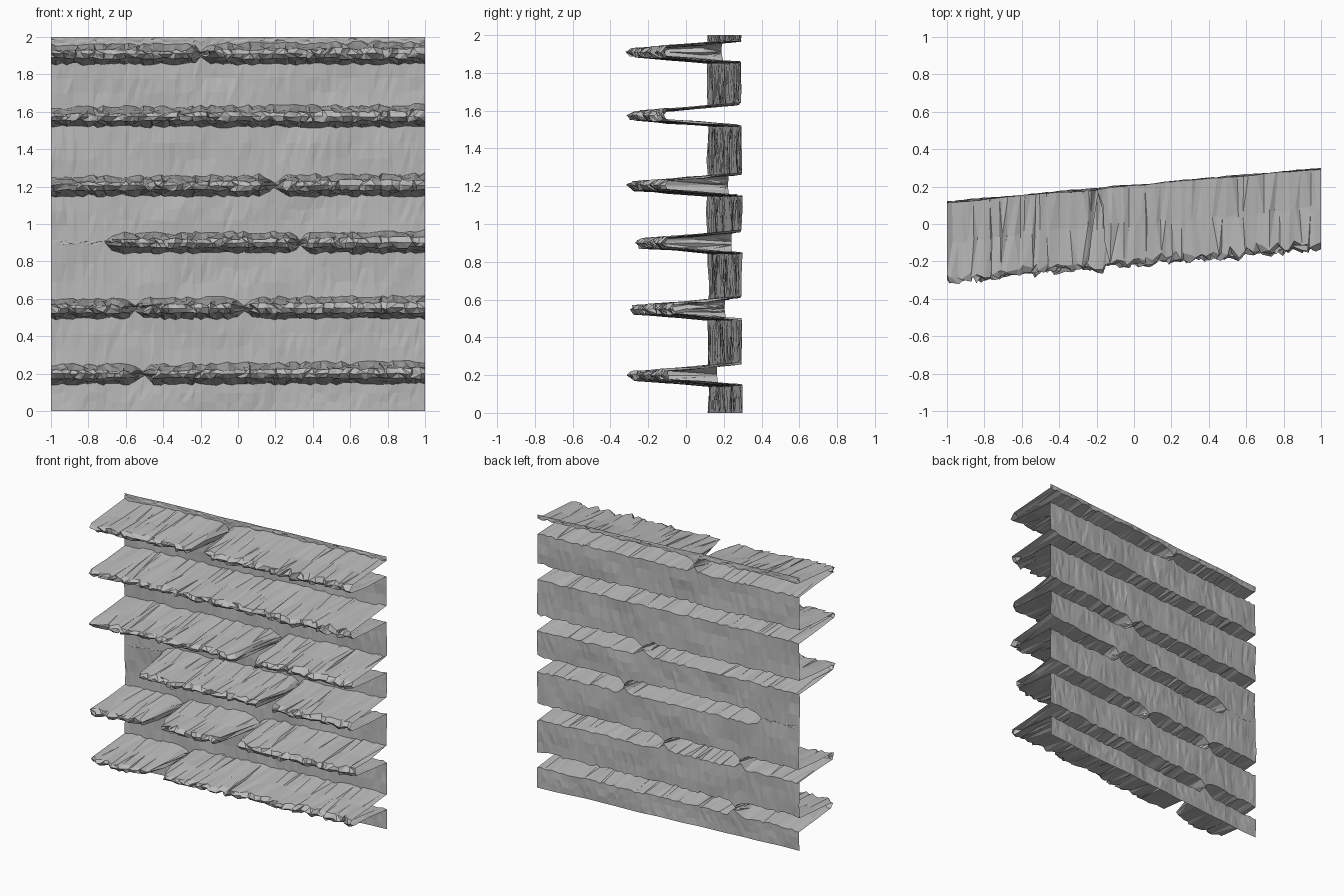
import bpy, bmesh, random
from mathutils import Vector, noise

random.seed(4)
cube = bpy.data.objects.get("Cube")
if cube:
    bpy.data.objects.remove(cube)

stone = bpy.data.materials.new("grey stone")
stone.use_nodes = True
GREY = (0.5, 0.5, 0.5, 1)
stone.diffuse_color = GREY
stone.node_tree.nodes["Principled BSDF"].inputs["Base Color"].default_value = GREY

# Each ledge: height, depth, and the flat gaps that interrupt it (from, to)
LEDGES = [
    (0.20, 0.41, [(-0.52, -0.50)]),
    (0.55, 0.39, [(-0.55, -0.54), (0.02, 0.05)]),
    (0.90, 0.41, [(-1.1, -0.69), (0.33, 0.34)]),
    (1.205, 0.42, [(0.18, 0.21)]),
    (1.575, 0.42, []),
    (1.91, 0.42, [(-0.20, -0.18)]),
]
# Ledge cross-section: share of depth, height offset, jitter in y and z
SECTION = [
    (0.0, -0.055, 0.0, 0.008),
    (0.5, -0.038, 0.01, 0.008),
    (0.95, -0.025, 0.014, 0.007),
    (1.0, 0.0, 0.014, 0.004),
    (0.95, 0.022, 0.02, 0.008),
    (0.5, 0.035, 0.01, 0.009),
    (0.0, 0.055, 0.0, 0.009),
]
COLUMNS = 72
FLAT = 3  # rows of points between two ledges


def wall_y(x, z):
    bump = noise.noise(Vector((x * 4, z * 5, 1.7))) * 0.012
    return 0.205 + 0.09 * x + bump


def taper(x, gaps):
    """0 inside a gap, rising to 1 a short way from it."""
    t = 1.0
    for a, b in gaps:
        t = min(t, max(a - x, x - b, 0) / 0.05)
    return t


def jitter(amount):
    return random.uniform(-amount, amount)


def column(x, inner):
    """Points of one vertical slice, from the ground to the top edge."""
    ledges = []
    for z, depth, gaps in LEDGES:
        t = taper(x, gaps)
        reach = depth * t + (jitter(0.02) if t == 1 else 0)
        ring = []
        for share, dz, jy, jz in SECTION:
            px = x + (jitter(0.016) * share if inner else 0)
            pz = z + (dz + jitter(jz)) * (0.25 + 0.75 * t ** 0.5)
            if dz > 0:
                pz += 0.008 * x * t
            ring.append(Vector((px, wall_y(x, pz) - share * reach + jitter(jy) * t, pz)))
        ledges.append(ring)
    # Join the ledges with flat wall
    points = [Vector((x, wall_y(x, 0), 0))]
    for ring in ledges + [[Vector((x, wall_y(x, 2), 2))]]:
        low, high = points[-1].z, ring[0].z
        for i in range(1, FLAT):
            pz = low + (high - low) * i / FLAT
            points.append(Vector((x, wall_y(x, pz) + jitter(0.003), pz)))
        points += ring
    return points


# Cliff face: one open sheet folded out into the ledges
bm = bmesh.new()
grid = []
for c in range(COLUMNS + 1):
    inner = 0 < c < COLUMNS
    x = -1 + 2 * c / COLUMNS + (jitter(0.008) if inner else 0)
    grid.append([bm.verts.new(p) for p in column(x, inner)])
for left, right in zip(grid, grid[1:]):
    for i in range(len(left) - 1):
        a, b, c, d = left[i], right[i], right[i + 1], left[i + 1]
        if random.random() < 0.5:
            bm.faces.new((a, b, c))
            bm.faces.new((a, c, d))
        else:
            bm.faces.new((a, b, d))
            bm.faces.new((b, c, d))

mesh = bpy.data.meshes.new("ledged_cliff_wall")
bm.to_mesh(mesh)
bm.free()
mesh.materials.append(stone)
wall = bpy.data.objects.new("ledged_cliff_wall", mesh)
bpy.context.collection.objects.link(wall)
